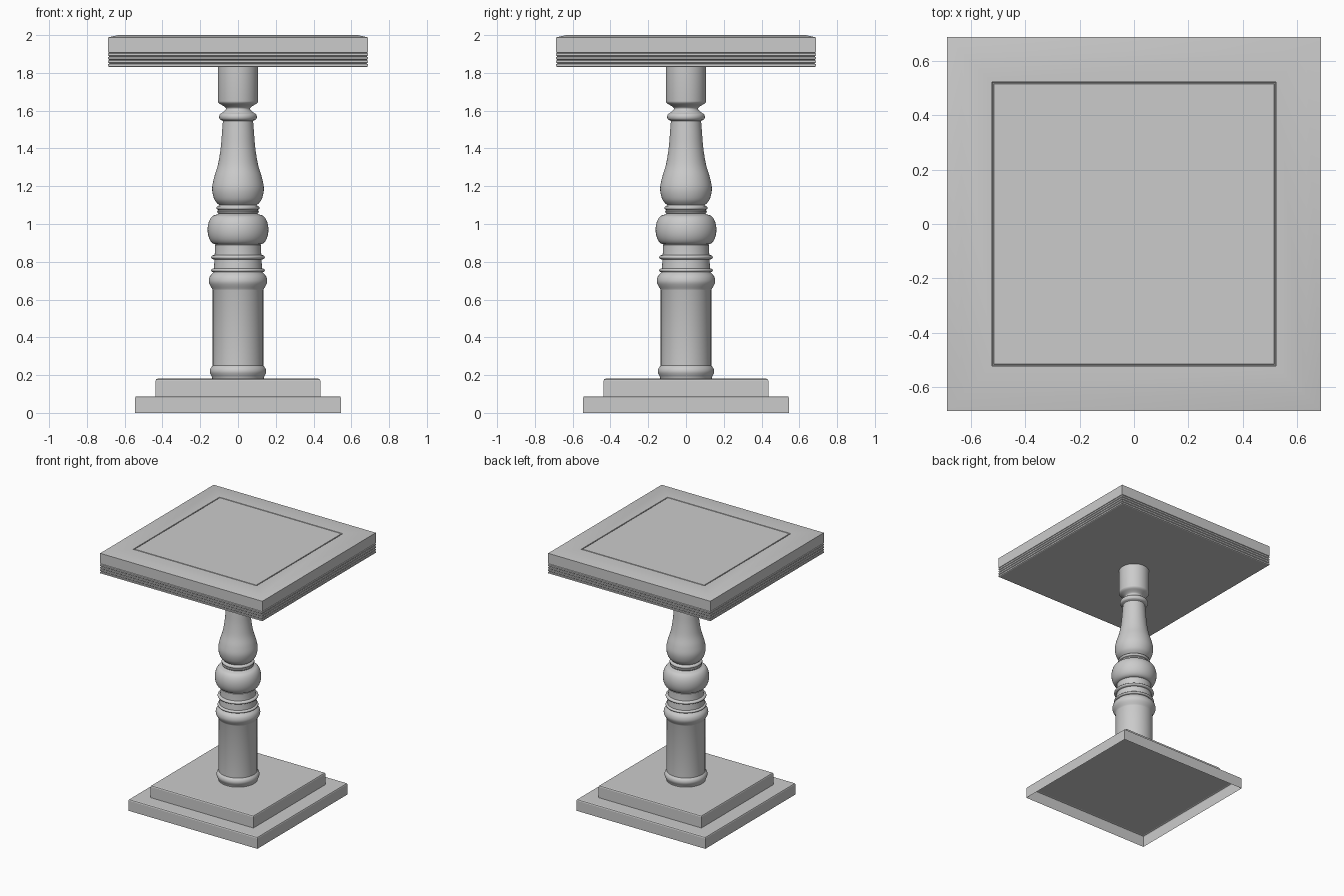
import bpy, bmesh, math

if "Cube" in bpy.data.objects:
    bpy.data.objects.remove(bpy.data.objects["Cube"])


def finish(name, bm, angle):
    bmesh.ops.recalc_face_normals(bm, faces=bm.faces)
    mesh = bpy.data.meshes.new(name)
    bm.to_mesh(mesh)
    bm.free()
    ob = bpy.data.objects.new(name, mesh)
    bpy.context.collection.objects.link(ob)
    bpy.ops.object.select_all(action='DESELECT')
    ob.select_set(True)
    bpy.context.view_layer.objects.active = ob
    bpy.ops.object.shade_smooth_by_angle(angle=math.radians(angle))
    return ob


def sweep(name, profile, sides, offset=0.0, cap_start=False, cap_end=False, angle=35):
    """Turn a (radius, z) profile around z, listed from bottom to top."""
    bm = bmesh.new()
    loops = []
    for r, z in profile:
        loops.append([bm.verts.new((r * math.cos(offset + 2 * math.pi * i / sides),
                                    r * math.sin(offset + 2 * math.pi * i / sides), z))
                      for i in range(sides)])
    for a, b in zip(loops, loops[1:]):
        for i in range(sides):
            j = (i + 1) % sides
            bm.faces.new((a[i], a[j], b[j], b[i]))
    if cap_start:
        bm.faces.new(loops[0][::-1])
    if cap_end:
        bm.faces.new(loops[-1])
    # one-sided shells need an outward orientation
    return finish(name, bm, angle)


def square(name, profile, **kw):
    """Mitred square moulding from (half width, z) points."""
    return sweep(name, [(h * math.sqrt(2), z) for h, z in profile], 4, math.pi / 4,
                 angle=20, **kw)


def bead(z0, z1, r0, r1, n=8):
    """Rounded ring between two heights."""
    return [(r0 + (r1 - r0) * math.sin(math.pi * i / n),
             (z0 + z1) / 2 - (z1 - z0) / 2 * math.cos(math.pi * i / n)) for i in range(n + 1)]


def smooth(pts, n=5):
    """Catmull-Rom curve through profile points."""
    p = [pts[0]] + pts + [pts[-1]]
    out = []
    for a, b, c, d in zip(p, p[1:], p[2:], p[3:]):
        for k in range(n):
            t = k / n
            out.append(tuple(0.5 * (2 * b[i] + (c[i] - a[i]) * t
                       + (2 * a[i] - 5 * b[i] + 4 * c[i] - d[i]) * t * t
                       + (3 * b[i] - a[i] - 3 * c[i] + d[i]) * t ** 3) for i in (0, 1)))
    return out + [pts[-1]]


# Stepped base, open underneath
for name, h, z0, z1 in (("base_lower_step", 0.546, 0.0, 0.088),
                        ("base_upper_step", 0.436, 0.088, 0.181)):
    square(name, [(h, z0), (h, z1 - 0.010), (h - 0.003, z1 - 0.003), (h - 0.010, z1)],
           cap_end=True)

# Turned column
column = [(0.136, 0.181)]
column += smooth([(0.138, 0.19), (0.149, 0.215), (0.146, 0.235), (0.134, 0.25)], 4)
column += [(0.134, 0.65)]
column += smooth([(0.136, 0.655), (0.154, 0.69), (0.150, 0.72), (0.134, 0.74)], 4)
column += bead(0.745, 0.765, 0.128, 0.142)
column += bead(0.812, 0.836, 0.124, 0.142)
column += [(0.123, 0.845), (0.123, 0.888)]
column += bead(0.892, 1.048, 0.118, 0.161, 14)
column += bead(1.055, 1.075, 0.102, 0.110, 4)
column += bead(1.075, 1.096, 0.104, 0.114, 6)
column += smooth([(0.100, 1.10), (0.125, 1.13), (0.137, 1.185), (0.127, 1.245),
                  (0.106, 1.315), (0.092, 1.40), (0.085, 1.48), (0.080, 1.545)], 5)
column += bead(1.550, 1.585, 0.088, 0.100)
column += smooth([(0.085, 1.588), (0.066, 1.605), (0.068, 1.618), (0.098, 1.637)], 4)
column += [(0.106, 1.645), (0.107, 1.65), (0.107, 1.834)]
sweep("column", column, 64)

# Table top: reeded edge, shallow chamfer and inlaid groove
top = [(0.681, 1.832)]
for i in range(4):
    z = 1.832 + i * 0.019
    top += [(0.687, z + 0.003), (0.687, z + 0.014), (0.681, z + 0.0165)]
top += [(0.687, 1.909), (0.687, 1.988), (0.635, 2.0),
        (0.523, 2.0), (0.521, 1.993), (0.517, 1.993), (0.515, 2.0)]
square("table_top", top, cap_start=True, cap_end=True)
